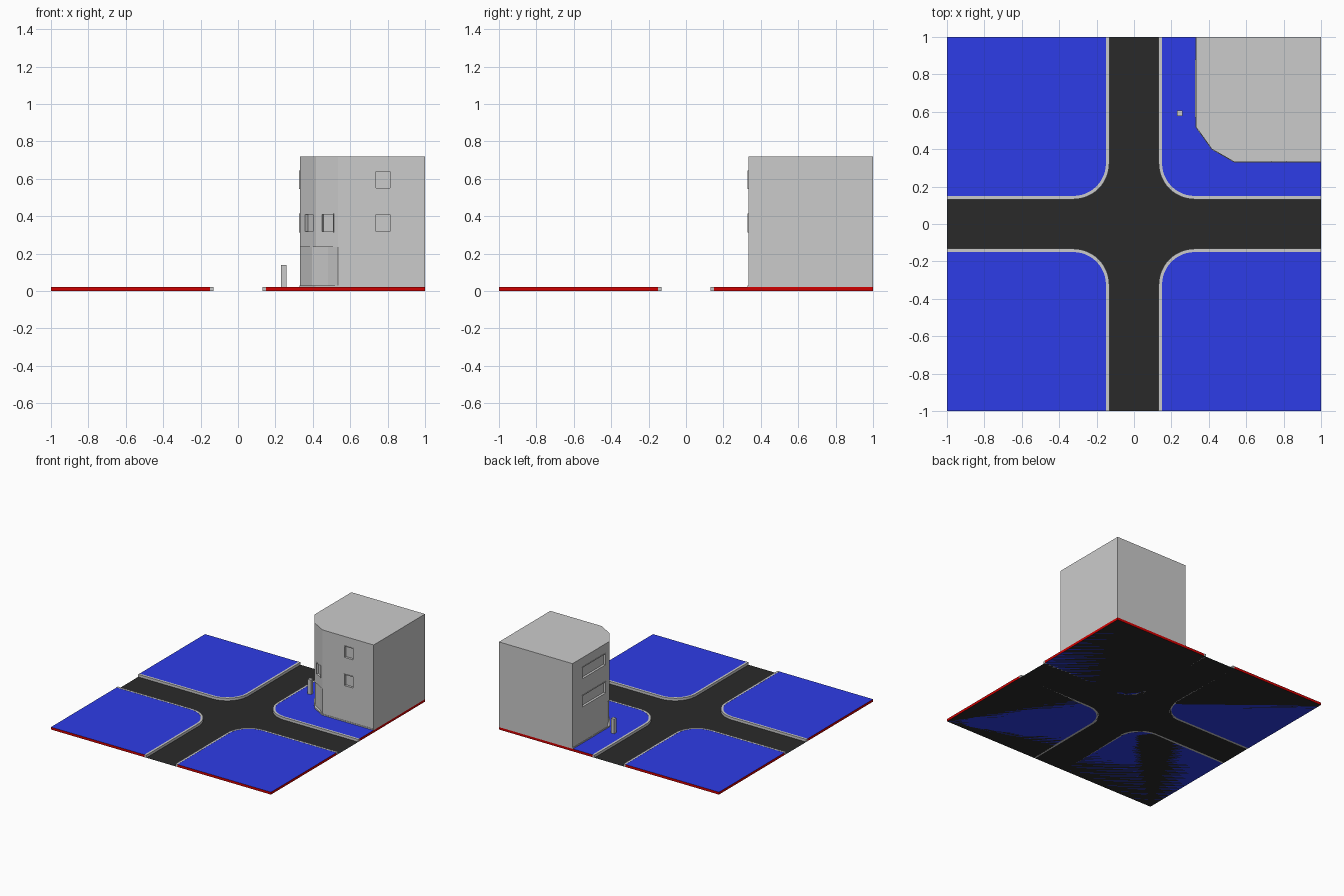
import bpy, bmesh, math
from mathutils import Vector

if "Cube" in bpy.data.objects:
    bpy.data.objects.remove(bpy.data.objects["Cube"])


def material(name, rgb):
    m = bpy.data.materials.new(name)
    m.diffuse_color = (*rgb, 1)
    m.use_nodes = True
    m.node_tree.nodes["Principled BSDF"].inputs["Base Color"].default_value = m.diffuse_color
    return m


ASPHALT = material("asphalt", (0.023, 0.023, 0.023))
BLUE = material("blue paving", (0.027, 0.046, 0.8))
RED = material("red slab edge", (0.64, 0.0, 0.0))
GREY = material("grey masonry", (0.6, 0.6, 0.6))


def make_object(name, bm, *mats):
    bmesh.ops.recalc_face_normals(bm, faces=bm.faces[:])
    me = bpy.data.meshes.new(name)
    bm.to_mesh(me)
    bm.free()
    for m in mats:
        me.materials.append(m)
    ob = bpy.data.objects.new(name, me)
    bpy.context.collection.objects.link(ob)
    return ob


def add_prism(bm, outline, z0, z1):
    """Extrude a plan outline between two heights."""
    face = bm.faces.new([bm.verts.new((x, y, z0)) for x, y in outline])
    new = bmesh.ops.extrude_face_region(bm, geom=[face], use_keep_orig=True)["geom"]
    bmesh.ops.translate(bm, vec=(0, 0, z1 - z0),
                        verts=[v for v in new if isinstance(v, bmesh.types.BMVert)])


def corner_line(edge, centre=0.325, steps=12):
    """Line along one quarter of the crossing, rounded at the corner."""
    r = centre - edge
    arc = [(centre - r * math.cos(a), centre - r * math.sin(a))
           for a in (math.pi / 2 * i / steps for i in range(steps + 1))]
    return [(edge, 1)] + arc + [(1, edge)]


def mirrored(points, sx, sy):
    return [(x * sx, y * sy) for x, y in points]


# road sheet under everything
bm = bmesh.new()
bmesh.ops.create_grid(bm, x_segments=1, y_segments=1, size=1)
make_object("road", bm, ASPHALT)

# four pavements and their rounded kerbs
bm_pave, bm_kerb = bmesh.new(), bmesh.new()
outer, inner = corner_line(0.132), corner_line(0.15)
for sx in (-1, 1):
    for sy in (-1, 1):
        add_prism(bm_pave, mirrored(inner + [(1, 1)], sx, sy), 0.0, 0.02)
        add_prism(bm_kerb, mirrored(outer + inner[::-1], sx, sy), 0.0, 0.021)
pavement = make_object("pavement", bm_pave, BLUE, RED)
for p in pavement.data.polygons:
    p.material_index = 0 if abs(p.normal.z) > 0.5 else 1
make_object("kerb", bm_kerb, GREY)

# corner building: upper storeys, ground floor with recessed corner, plinth
A, B, C, D = (0.331, 0.52), (0.417, 0.40), (0.535, 0.333), (1, 0.333)
bm = bmesh.new()
add_prism(bm, [(0.331, 1), A, B, C, D, (1, 1)], 0.235, 0.72)
upper = make_object("upper_storeys", bm, GREY)
bm = bmesh.new()
add_prism(bm, [(0.331, 1), (0.331, 0.55), (0.395, 0.435), (0.48, 0.38), C, D, (1, 1)],
          0.02, 0.235)
make_object("ground_floor", bm, GREY)
bm = bmesh.new()
add_prism(bm, [(0.328, 1), (0.328, 0.519), (0.415, 0.398), (0.534, 0.33), (1, 0.33), (1, 1)],
          0.02, 0.03)
make_object("plinth", bm, GREY)

cutter_bm = bmesh.new()


def window(name, p, q, z0, z1, border=0.005, depth=0.004, recess=0.015):
    """Raised frame around a recessed pane, on the wall running from p to q."""
    p, q = Vector(p), Vector(q)
    along = (q - p).normalized()
    out = Vector((along.y, -along.x))
    length = (q - p).length
    bm = bmesh.new()

    def box(target, s0, s1, a, b, back, front):
        s, e = p + along * s0, p + along * s1
        ring = [s - out * back, e - out * back, e + out * front, s + out * front]
        add_prism(target, [tuple(v) for v in ring], a, b)

    box(bm, 0, length, z0, z0 + border, 0.001, depth)
    box(bm, 0, length, z1 - border, z1, 0.001, depth)
    box(bm, 0, border, z0 + border, z1 - border, 0.001, depth)
    box(bm, length - border, length, z0 + border, z1 - border, 0.001, depth)
    make_object(name + "_frame", bm, GREY)
    box(cutter_bm, border, length - border, z0 + border, z1 - border, recess, 0.02)


def on_wall(a, b, x):
    t = (x - a[0]) / (b[0] - a[0])
    return (x, a[1] + t * (b[1] - a[1]))


# windows on the front, left and angled corner walls
for level, z in (("lower", 0.313), ("upper", 0.545)):
    window("front_window_" + level, (0.733, 0.333), (0.819, 0.333), z, z + 0.1)
    window("left_window_" + level, (0.331, 0.88), (0.331, 0.57), z, z + 0.1)
window("corner_window_left", on_wall(A, B, 0.358), on_wall(A, B, 0.405), 0.313, 0.413, depth=0.002)
window("corner_window_right", on_wall(B, C, 0.446), on_wall(B, C, 0.512), 0.313, 0.413, depth=0.002)

# cut the window recesses out of the upper walls
cutter = make_object("window_cutter", cutter_bm, GREY)
cutter.hide_render = True
cutter.display_type = 'WIRE'
cut = upper.modifiers.new("window recesses", 'BOOLEAN')
cut.object = cutter
cut.operation = 'DIFFERENCE'
cut.solver = 'EXACT'

# small post on the pavement
bm = bmesh.new()
add_prism(bm, [(0.229, 0.577), (0.258, 0.577), (0.258, 0.606), (0.229, 0.606)], 0.02, 0.14)
make_object("post", bm, GREY)
